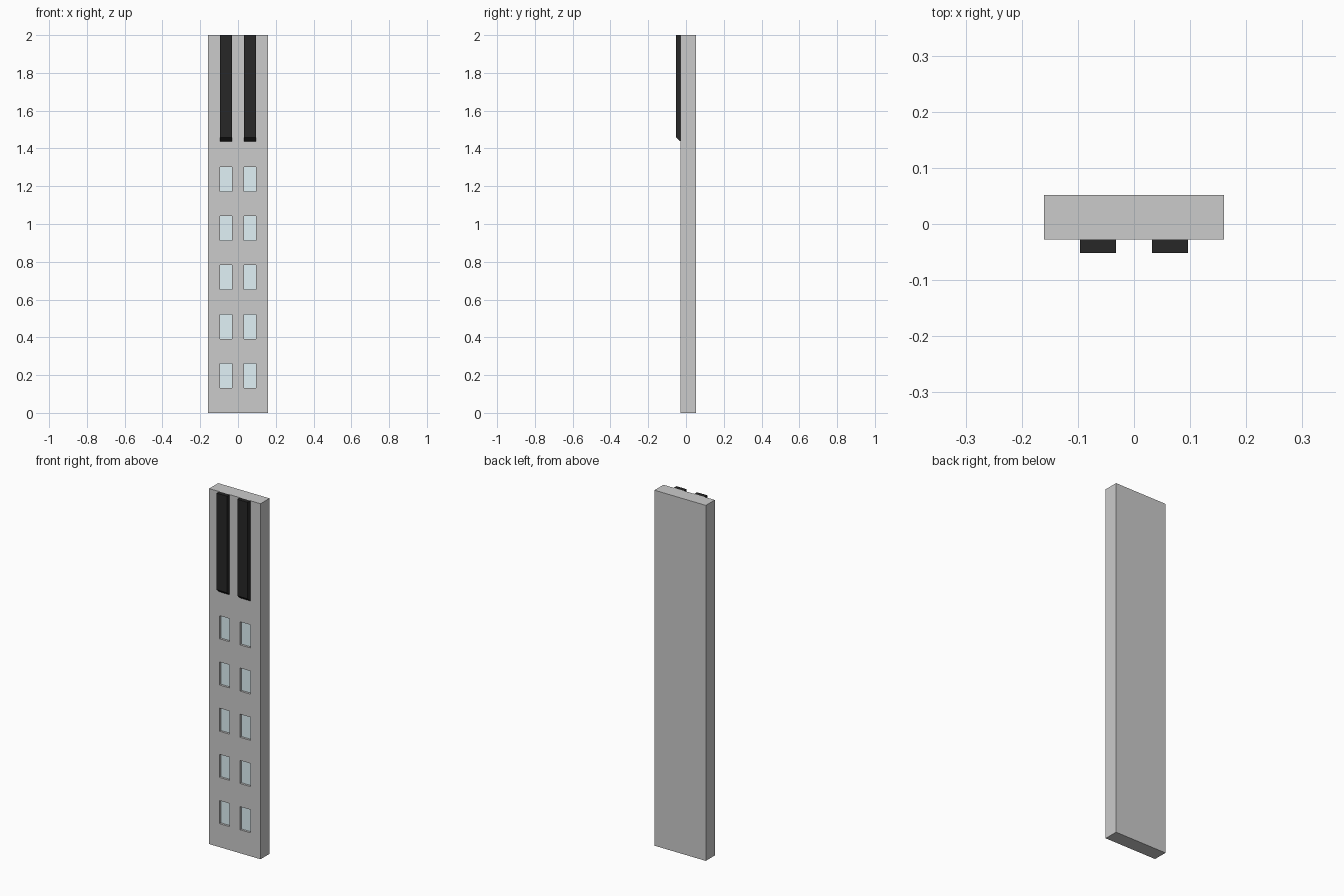
import bpy, bmesh
from mathutils import Vector

if "Cube" in bpy.data.objects:
    bpy.data.objects.remove(bpy.data.objects["Cube"])

HALF_W, FRONT, BACK, TOP = 0.16, -0.028, 0.052, 2.0
X_IN, X_OUT = 0.032, 0.096           # shared column of windows and fins
WIN_H, PITCH, ROWS = 0.13, 0.26, 5
RECESS = 0.012


def material(name, rgb):
    m = bpy.data.materials.new(name)
    m.diffuse_color = (*rgb, 1)
    m.use_nodes = True
    m.node_tree.nodes["Principled BSDF"].inputs["Base Color"].default_value = m.diffuse_color
    return m


def add_object(name, bm, *mats):
    bmesh.ops.recalc_face_normals(bm, faces=bm.faces)
    mesh = bpy.data.meshes.new(name)
    bm.to_mesh(mesh)
    bm.free()
    for m in mats:
        mesh.materials.append(m)
    ob = bpy.data.objects.new(name, mesh)
    bpy.context.collection.objects.link(ob)
    return ob


wall = material("wall", (0.8, 0.8, 0.8))
glass = material("glass", (0.75, 0.89, 0.93))
black = material("black", (0.02, 0.02, 0.02))

# Tower slab
bm = bmesh.new()
bmesh.ops.create_cube(bm, size=1)
for v in bm.verts:
    v.co = (v.co.x * 2 * HALF_W,
            FRONT if v.co.y < 0 else BACK,
            (v.co.z + 0.5) * TOP)


def front_faces():
    return [f for f in bm.faces if f.normal.y < -0.9]


# Score the front along the window edges
bm.normal_update()
sills = [0.132 + PITCH * i for i in range(ROWS)]
cuts = [((x, 0, 0), (1, 0, 0)) for x in (-X_OUT, -X_IN, X_IN, X_OUT)]
cuts += [((0, 0, z), (0, 0, 1)) for s in sills for z in (s, s + WIN_H)]
for co, no in cuts:
    faces = front_faces()
    edges = {e for f in faces for e in f.edges}
    verts = {v for f in faces for v in f.verts}
    bmesh.ops.bisect_plane(bm, geom=faces + list(edges) + list(verts),
                           plane_co=co, plane_no=no)
    bm.normal_update()


# Sink the window panes
def is_window(f):
    c = f.calc_center_median()
    return X_IN < abs(c.x) < X_OUT and any(s < c.z < s + WIN_H for s in sills)


panes = [f for f in front_faces() if is_window(f)]
panes = bmesh.ops.extrude_discrete_faces(bm, faces=panes)["faces"]
for f in panes:
    f.material_index = 1
    bmesh.ops.translate(bm, verts=f.verts, vec=Vector((0, RECESS, 0)))
add_object("tower_slab", bm, wall, glass)

# Dark vertical fins with a slanted foot
for side, name in ((-1, "fin_left"), (1, "fin_right")):
    bm = bmesh.new()
    profile = [(FRONT, 1.436), (FRONT, TOP), (-0.052, TOP), (-0.052, 1.457)]
    face = bm.faces.new([bm.verts.new((side * X_IN, y, z)) for y, z in profile])
    ext = bmesh.ops.extrude_face_region(bm, geom=[face])["geom"]
    bmesh.ops.translate(bm, vec=(side * (X_OUT - X_IN), 0, 0),
                        verts=[g for g in ext if isinstance(g, bmesh.types.BMVert)])
    add_object(name, bm, black)
